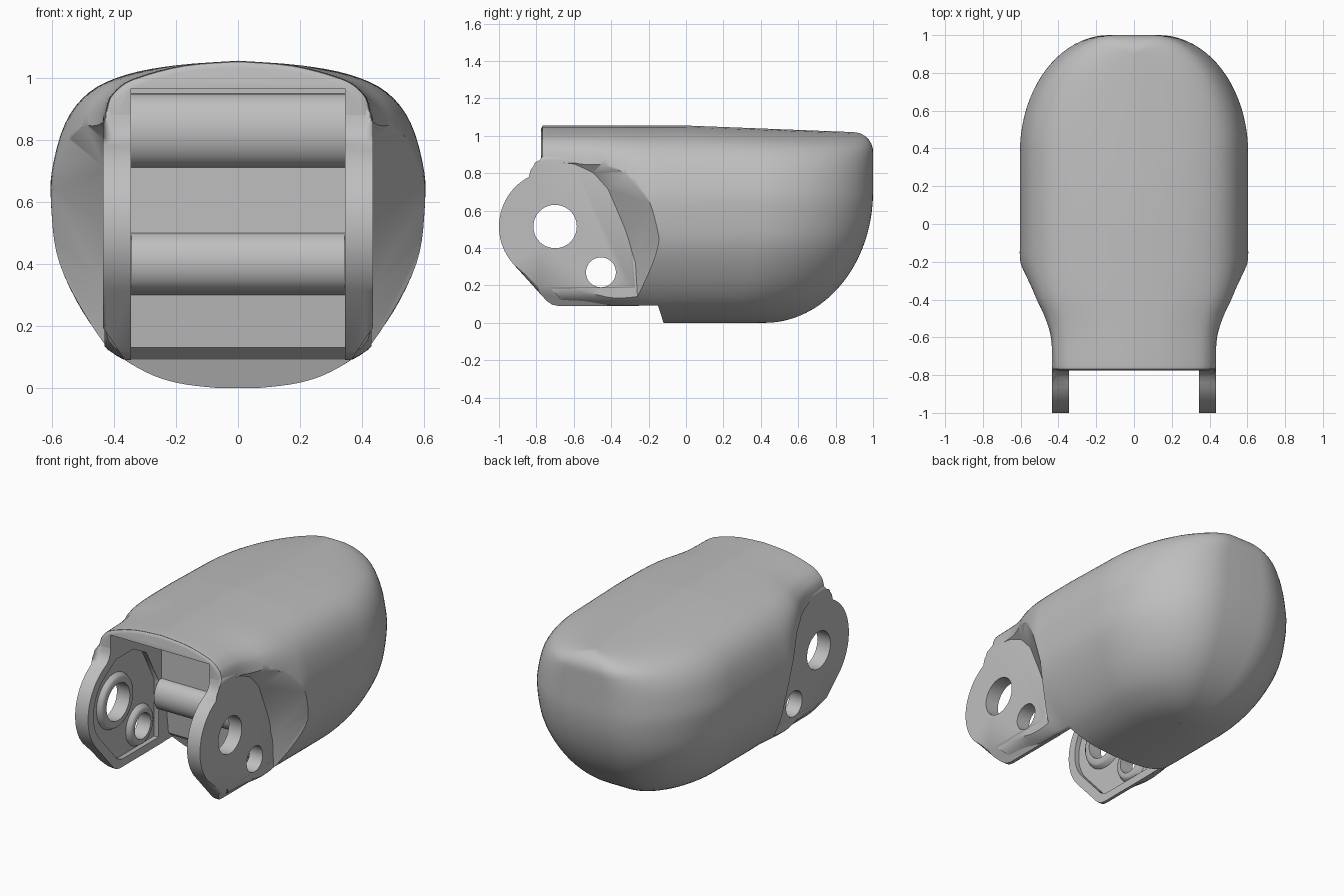
import bpy
import bmesh
from math import sin, cos, pi, radians, sqrt

old = bpy.data.objects.get("Cube")
if old:
    bpy.data.objects.remove(old, do_unlink=True)

grey = bpy.data.materials.new("plain grey")
grey.use_nodes = True
GREY = (0.52, 0.52, 0.52, 1)
grey.diffuse_color = GREY
grey.node_tree.nodes["Principled BSDF"].inputs["Base Color"].default_value = GREY


def make_object(name, bm):
    bmesh.ops.recalc_face_normals(bm, faces=bm.faces)
    mesh = bpy.data.meshes.new(name)
    bm.to_mesh(mesh)
    bm.free()
    mesh.materials.append(grey)
    obj = bpy.data.objects.new(name, mesh)
    bpy.context.collection.objects.link(obj)
    return obj


def bridge(bm, rings, closed=False):
    """Join rings of points with quads; cap the ends or close the loop."""
    loops = [[bm.verts.new(p) for p in ring] for ring in rings]
    pairs = list(zip(loops, loops[1:]))
    if closed:
        pairs.append((loops[-1], loops[0]))
    for a, b in pairs:
        for i in range(len(a)):
            j = (i + 1) % len(a)
            bm.faces.new((a[i], a[j], b[j], b[i]))
    if closed:
        return None
    bm.faces.new(loops[0])
    return bm.faces.new(loops[-1])


def extrude_outline(bm, inner, x0, x1, outer=None):
    """Extrude a (y, z) outline along x, optionally flared."""
    return bridge(bm, [[(x0, y, z) for y, z in inner],
                       [(x1, y, z) for y, z in outer or inner]])


def prism(name, inner, x0, x1, outer=None):
    bm = bmesh.new()
    extrude_outline(bm, inner, x0, x1, outer)
    return make_object(name, bm)


def hinge_ear(name, outline, side):
    """Plate with a rounded outer edge and a slanted lower corner."""
    bm = bmesh.new()
    cap = extrude_outline(bm, outline, side * .345, side * .435)
    bmesh.ops.bevel(bm, geom=list(cap.edges), offset=.03, segments=4,
                    profile=0.5, affect='EDGES')
    bmesh.ops.bisect_plane(bm, geom=bm.verts[:] + bm.edges[:] + bm.faces[:],
                           plane_co=(side * .365, 0, .09),
                           plane_no=(side * .11, 0, -.075), clear_outer=True)
    bmesh.ops.holes_fill(bm, edges=[e for e in bm.edges if e.is_boundary])
    return make_object(name, bm)


def arc(cy, cz, ry, rz, start, end, n):
    angles = [radians(start + (end - start) * i / n) for i in range(n + 1)]
    return [(cy + ry * cos(a), cz + rz * sin(a)) for a in angles]


def smooth_path(pts, steps):
    """Curve through tuples of any size."""
    out = []
    for i in range(len(pts) - 1):
        p0, p1, p2 = pts[max(i - 1, 0)], pts[i], pts[i + 1]
        p3 = pts[min(i + 2, len(pts) - 1)]
        for s in range(steps):
            t = s / steps
            out.append(tuple(
                b + 0.5 * t * (c - a + t * (2 * a - 5 * b + 4 * c - d
                                            + t * (3 * (b - c) + d - a)))
                for a, b, c, d in zip(p0, p1, p2, p3)))
    return out + [pts[-1]]


def select_only(obj):
    bpy.ops.object.select_all(action='DESELECT')
    bpy.context.view_layer.objects.active = obj
    obj.select_set(True)


def cut(obj, cutters):
    select_only(obj)
    for c in cutters:
        mod = obj.modifiers.new("cut", 'BOOLEAN')
        mod.operation = 'DIFFERENCE'
        mod.solver = 'EXACT'
        mod.object = c
        bpy.ops.object.modifier_apply(modifier=mod.name)


def finish(obj):
    select_only(obj)
    bpy.ops.object.shade_smooth_by_angle(angle=radians(38))


# Half cross-sections (side, height): round for the body, boxy for the mouth
tail = [(.5, -.92), (.33, -.975), (.12, -1), (0, -1)]
round_half = smooth_path([(0, 1), (.33, .965), (.6, .89), (.8, .75), (.93, .5),
                          (1, .12), (1, -.15), (.96, -.38), (.83, -.63),
                          (.67, -.815)] + tail, 4)
boxy_half = smooth_path([(0, 1), (.4, .965), (.74, .87), (.9, .77), (.98, .6),
                         (1, .12), (1, -.15), (1, -.38), (.99, -.63),
                         (.92, -.8)] + tail, 4)
MID = .65

# Front stations: y, half width, top, bottom, boxiness
stations = smooth_path([
    (-.775, .415, 1.035, .02, 1), (-.768, .43, 1.05, 0, 1), (-.75, .435, 1.055, 0, 1),
    (-.6, .447, 1.055, 0, .9), (-.5, .48, 1.055, 0, .7), (-.4, .53, 1.055, 0, .5),
    (-.3, .57, 1.055, 0, .25), (-.2, .598, 1.055, 0, 0), (-.1, .6, 1.055, 0, 0),
    (0, .6, 1.055, 0, 0)], 4)


def rear_extent(z):
    """How far back the shell reaches at the given height."""
    if z > .915:
        return .89 + .11 * sqrt(max(0, 1 - ((z - .915) / .105) ** 2))
    if z > .7:
        return 1
    return .42 + .58 * sqrt(max(0, 1 - ((.7 - z) / .7) ** 2))


# Body shell: tapered front, then lines that sweep round to the rounded rear
halves = []
for y, w, top, bottom, boxy in stations:
    half = []
    for (ua, va), (ub, vb) in zip(round_half, boxy_half):
        u, v = ua + (ub - ua) * boxy, va + (vb - va) * boxy
        half.append((u * w, y, MID + v * (top - MID if v > 0 else MID - bottom)))
    halves.append(half)
sweep = [(.38 + .62 * sin(pi * i / 40), .22 + .78 * cos(pi * i / 40)) for i in range(21)]
for t, narrowing in sweep + [(1, 0)]:
    half = []
    for u, v in round_half:
        end_z = MID + v * (.37 if v > 0 else MID)
        z = end_z + max(v, 0) * .035 * (1 - t)
        half.append((.6 * u * narrowing, rear_extent(end_z) * t, z))
    halves.append(half)
bm = bmesh.new()
seam = bridge(bm, [h + [(-x, y, z) for x, y, z in h[-2:0:-1]] for h in halves])
bmesh.ops.delete(bm, geom=[seam], context='FACES_ONLY')
bmesh.ops.remove_doubles(bm, verts=bm.verts, dist=.0002)
body = make_object("body_shell", bm)

# Hinge positions: y, z, hole radius, boss radius
hinges = [(-.70, .515, .116, .16), (-.455, .27, .08, .115)]
holes = [prism("hole_cutter", arc(y, z, r, r, 0, 352.5, 47), -.7, .7)
         for y, z, r, _ in hinges]

# Open mouth with two rounded ribs on its back wall
mouth = prism("mouth_cutter",
              [(-1.2, -.1), (-1.2, .965), (-.27, .965)]
              + arc(-.27, .83, .09, .12, 90, 270, 16)
              + arc(-.27, .405, .075, .095, 90, 270, 16)
              + [(-.22, .3), (-.2, .13), (-.15, .09), (-.087, -.1)],
              -.345, .345)
underside = prism("underside_cutter",
                  [(-1.2, -.1), (-.087, -.1), (-.15, .092), (-.64, .092),
                   (-.78, .25), (-1.2, .25)], -.7, .7)

# Flared flats beside the hinge and pockets inside the ears
flat = [(-1.2, -.2), (-1.2, .86), (-.72, .86), (-.6, .845), (-.5, .8),
        (-.42, .71), (-.33, .5), (-.27, .32), (-.24, -.2)]
flared = [(y if y < -1 else y + .2, z if z < 0 else z + .2) for y, z in flat]
pocket = arc(-.7, .515, .245, .245, 222, 120, 20) + [
    (-.72, .79), (-.55, .79), (-.42, .72), (-.3, .5), (-.3, .14), (-.66, .14),
    (-.71, .16)]
ear_outline = arc(-.7, .515, .3, .3, 222, 118, 24) + [
    (-.81, .797), (-.79, .82), (-.778, .85), (-.773, .9), (-.6, .9), (-.3, .7),
    (-.25, .09), (-.68, .09), (-.715, .097), (-.745, .117)]

flats, pockets, ears = [], [], []
for side, label in ((1, "left"), (-1, "right")):
    flats.append(prism("flat_cutter", flat, side * .43, side * .68, flared))
    pockets.append(prism("pocket_cutter", pocket, side * .344, side * .375))
    ears.append(hinge_ear(label + "_hinge_ear", ear_outline, side))

cut(body, [underside] + flats + [mouth] + pockets + holes)
finish(body)
for ear, recess in zip(ears, pockets):
    cut(ear, [recess] + holes)
    finish(ear)

# Raised bosses around the hinge holes
for side, label in ((1, "left"), (-1, "right")):
    for (y, z, r, boss), size in zip(hinges, ("large", "small")):
        section = [(.38, r), (.345, r), (.345, boss - .012), (.352, boss), (.38, boss + .015)]
        bm = bmesh.new()
        bridge(bm, [[(side * x, py, pz) for py, pz in arc(y, z, q, q, 0, 352.5, 47)]
                    for x, q in section], closed=True)
        finish(make_object(f"{label}_{size}_boss", bm))

for cutter in [underside, mouth] + flats + pockets + holes:
    bpy.data.objects.remove(cutter, do_unlink=True)
